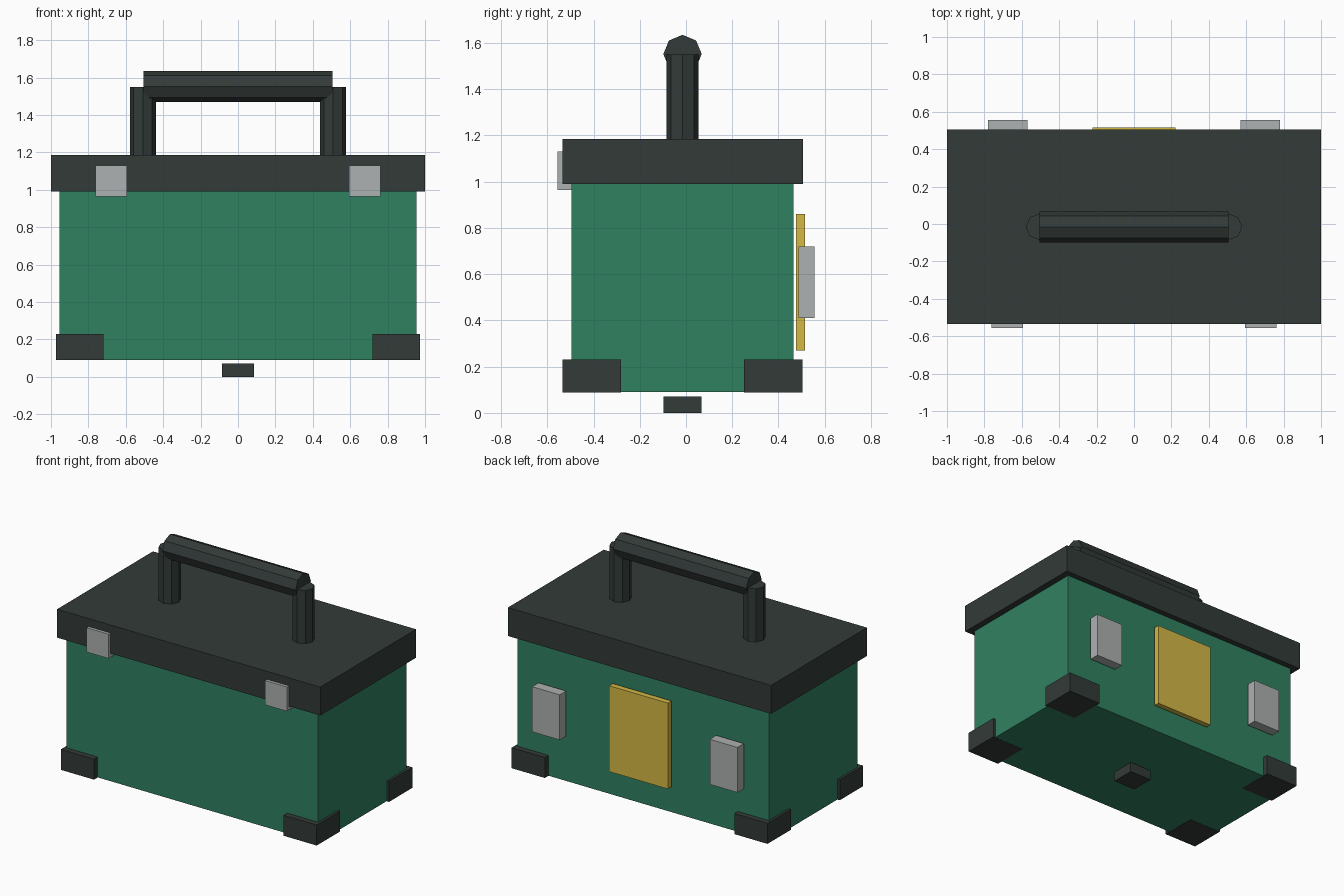
import bpy
import math

if "Cube" in bpy.data.objects:
    bpy.data.objects.remove(bpy.data.objects["Cube"])

CY = -0.015  # depth centre of the box (rear fittings shift the overall centre)


def material(name, rgb):
    m = bpy.data.materials.new(name)
    m.diffuse_color = (*rgb, 1)
    m.use_nodes = True
    m.node_tree.nodes["Principled BSDF"].inputs["Base Color"].default_value = m.diffuse_color
    return m


GREEN = material("green_shell", (0.03, 0.22, 0.12))
DARK = material("dark_trim", (0.032, 0.043, 0.04))
METAL = material("latch_metal", (0.42, 0.44, 0.44))
YELLOW = material("yellow_plate", (0.66, 0.48, 0.06))


def box(name, x, y, z, mat):
    """Box from (min, max) ranges on each axis."""
    bpy.ops.mesh.primitive_cube_add(
        size=1, location=[(a + b) / 2 for a, b in (x, y, z)])
    ob = bpy.context.object
    ob.name = name
    ob.scale = [b - a for a, b in (x, y, z)]
    bpy.ops.object.transform_apply(location=False, rotation=False, scale=True)
    ob.data.materials.append(mat)
    return ob


def rod(name, radius, length, location, mat, rotation=(0, 0, 0)):
    """Eight-sided bar."""
    bpy.ops.mesh.primitive_cylinder_add(
        vertices=8, radius=radius, depth=length,
        location=location, rotation=rotation)
    ob = bpy.context.object
    ob.name = name
    ob.data.materials.append(mat)
    return ob


def span(side, a, b):
    """Range a..b mirrored to the given side."""
    return tuple(sorted((side * a, side * b)))


# Shell and lid
box("body", (-0.955, 0.955), (CY - 0.48, CY + 0.48), (0.09, 1.0), GREEN)
box("lid", (-1, 1), (CY - 0.52, CY + 0.52), (0.99, 1.185), DARK)

# Bottom pad and rear plate
box("bottom_pad", (-0.085, 0.085), (CY - 0.083, CY + 0.083), (0, 0.07), DARK)
box("rear_plate", (-0.223, 0.223), (0.476, 0.515), (0.27, 0.86), YELLOW)

for side, label in ((-1, "left"), (1, "right")):
    # Corner guards
    for end, where in ((-1, "front"), (1, "back")):
        y0, y1 = span(end, 0.266, 0.519)
        box(f"{where}_{label}_corner", span(side, 0.72, 0.972),
            (CY + y0, CY + y1), (0.089, 0.23), DARK)
    # Front latches and rear hinges
    box(f"front_{label}_latch", span(side, 0.594, 0.761),
        (-0.556, -0.488), (0.963, 1.13), METAL)
    box(f"rear_{label}_hinge", span(side, 0.57, 0.78),
        (0.486, 0.556), (0.41, 0.72), METAL)
    # Handle posts
    rod(f"{label}_handle_post", 0.07, 0.4, (side * 0.508, CY, 1.35), DARK)

# Handle grip
rod("handle_grip", 0.083, 1.013, (0, CY, 1.552), DARK, (0, math.pi / 2, 0))
